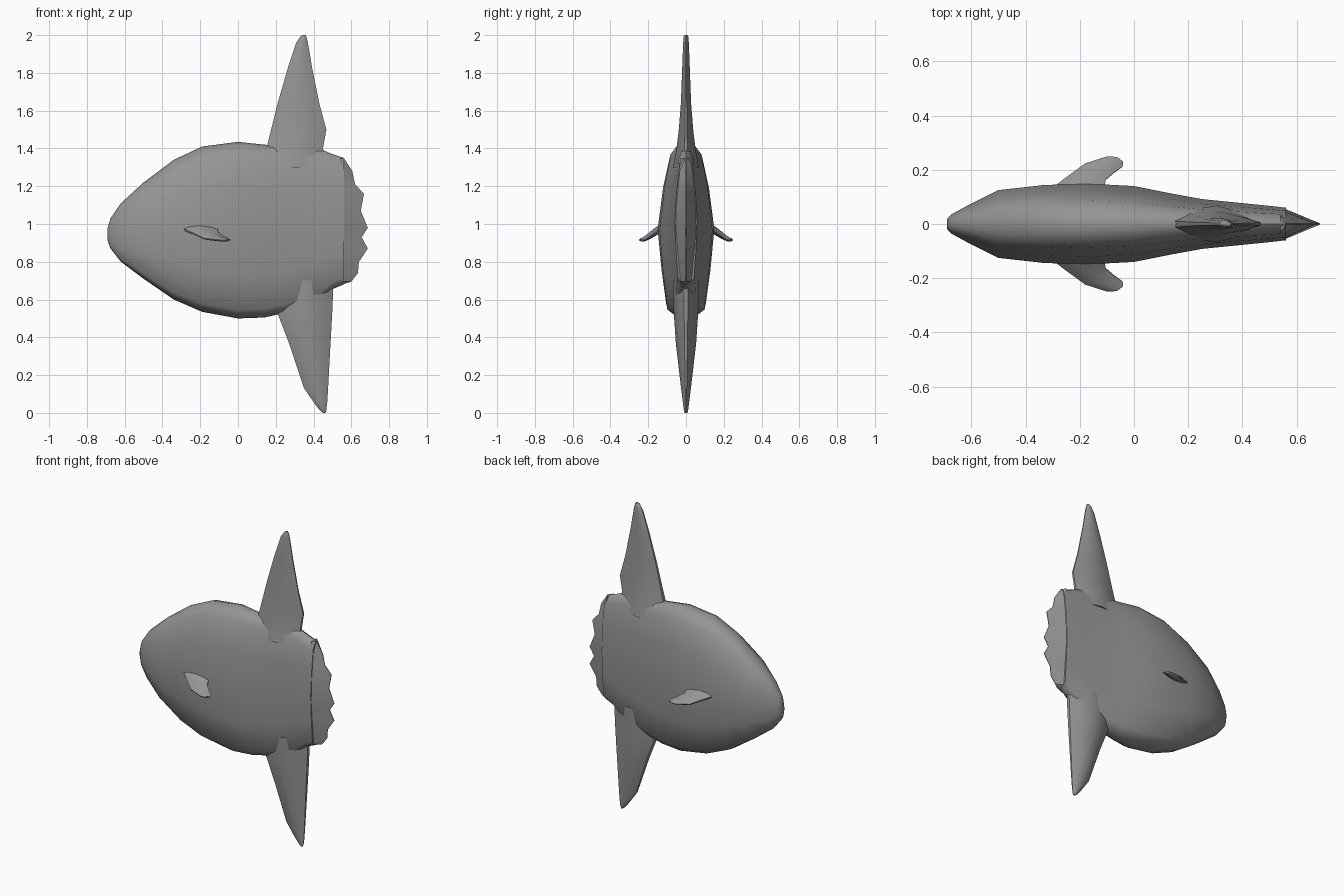
import bpy, bmesh, math
from mathutils import Vector

skin = bpy.data.materials.new("slate grey skin")
skin.diffuse_color = (0.3, 0.3, 0.3, 1)


def loft(name, rings, angle=40):
    """Skin a closed, capped tube through equal-length rings of points."""
    bm = bmesh.new()
    rows = [[bm.verts.new(p) for p in ring] for ring in rings]
    n = len(rows[0])
    for a, b in zip(rows, rows[1:]):
        for i in range(n):
            j = (i + 1) % n
            bm.faces.new((a[i], a[j], b[j], b[i]))
    bm.faces.new(rows[0])
    bm.faces.new(rows[-1])
    bmesh.ops.recalc_face_normals(bm, faces=bm.faces)
    me = bpy.data.meshes.new(name)
    bm.to_mesh(me)
    bm.free()
    me.materials.append(skin)
    ob = bpy.data.objects.new(name, me)
    bpy.context.collection.objects.link(ob)
    bpy.ops.object.select_all(action='DESELECT')
    bpy.context.view_layer.objects.active = ob
    ob.select_set(True)
    bpy.ops.object.shade_smooth_by_angle(angle=math.radians(angle))
    return ob


def blade(lead, trail, w, side):
    """Lens-shaped fin section between a leading and a trailing point."""
    a, b, s = Vector(lead), Vector(trail), Vector(side) * w
    up = [(0, 0.25), (0.2, 0.75), (0.5, 1), (0.8, 0.6), (1, 0.15)]
    return ([a.lerp(b, t) + s * k for t, k in up]
            + [a.lerp(b, t) - s * k for t, k in reversed(up)])


# body: (x, bottom, top, half width) stations from snout to tail
stations = [(-0.69, 0.91, 0.98, 0.018), (-0.675, 0.87, 1.03, 0.035),
            (-0.62, 0.80, 1.11, 0.065), (-0.50, 0.71, 1.22, 0.125),
            (-0.34, 0.60, 1.34, 0.143), (-0.19, 0.535, 1.41, 0.15),
            (0.0, 0.50, 1.435, 0.14), (0.14, 0.505, 1.42, 0.112),
            (0.25, 0.53, 1.41, 0.092), (0.44, 0.60, 1.395, 0.073),
            (0.50, 0.655, 1.37, 0.067), (0.56, 0.68, 1.35, 0.06)]
half = [(0.015, 0.4), (0.05, 0.7), (0.25, 0.86), (0.5, 1),
        (0.75, 0.81), (0.93, 0.58), (0.985, 0.3)]
section = [(0, 0)] + half + [(1, 0)] + [(f, -k) for f, k in reversed(half)]
loft("body", [[(x, w * k, lo + (hi - lo) * f) for f, k in section]
              for x, lo, hi, w in stations], 50)

# scalloped tail fringe tapering to a thin edge
edge = [(0.56, 1.35), (0.605, 1.28), (0.62, 1.21), (0.667, 1.16),
        (0.65, 1.07), (0.687, 0.98), (0.655, 0.93), (0.687, 0.87),
        (0.64, 0.80), (0.635, 0.74), (0.60, 0.695), (0.52, 0.67)]
rings = []
for x, z in edge:
    w = 0.03 + 0.03 * (1 - min(1, abs(z - 1.02) / 0.34))
    inner = min(0.555, x - 0.02)
    rings.append([(inner, w, z), (x, 0.002, z), (x, -0.002, z), (inner, -w, z)])
loft("tail_fringe", rings)

# tall dorsal and ventral fins: (z, leading x, trailing x, half width)
dorsal = [(1.30, 0.13, 0.48, 0.068), (1.40, 0.15, 0.45, 0.05),
          (1.50, 0.175, 0.468, 0.038), (1.64, 0.21, 0.43, 0.027),
          (1.83, 0.265, 0.392, 0.02), (1.96, 0.308, 0.37, 0.015),
          (1.992, 0.33, 0.362, 0.012), (2.0, 0.342, 0.357, 0.008)]
ventral = [(0.70, 0.22, 0.505, 0.07), (0.55, 0.20, 0.50, 0.066),
           (0.37, 0.27, 0.49, 0.054), (0.13, 0.35, 0.477, 0.026),
           (0.05, 0.405, 0.472, 0.016), (0.01, 0.437, 0.467, 0.011),
           (0.0, 0.45, 0.463, 0.007)]
for name, rows in (("dorsal_fin", dorsal), ("ventral_fin", ventral)):
    loft(name, [blade((a, 0, z), (b, 0, z), w, (0, 1, 0)) for z, a, b, w in rows])

# small swept pectoral fins, mirrored across the body
pec = [((-0.31, 0.125, 0.98), (-0.11, 0.12, 0.99), 0.02),
       ((-0.24, 0.178, 0.95), (-0.105, 0.163, 0.955), 0.018),
       ((-0.18, 0.222, 0.922), (-0.075, 0.188, 0.935), 0.014),
       ((-0.10, 0.248, 0.914), (-0.042, 0.212, 0.918), 0.011),
       ((-0.065, 0.247, 0.913), (-0.04, 0.228, 0.915), 0.006)]
fins = loft("pectoral_fins", [blade(a, b, w, (0, 0.45, 0.9)) for a, b, w in pec])
mirror = fins.modifiers.new("mirror", 'MIRROR')
mirror.use_axis = (False, True, False)
